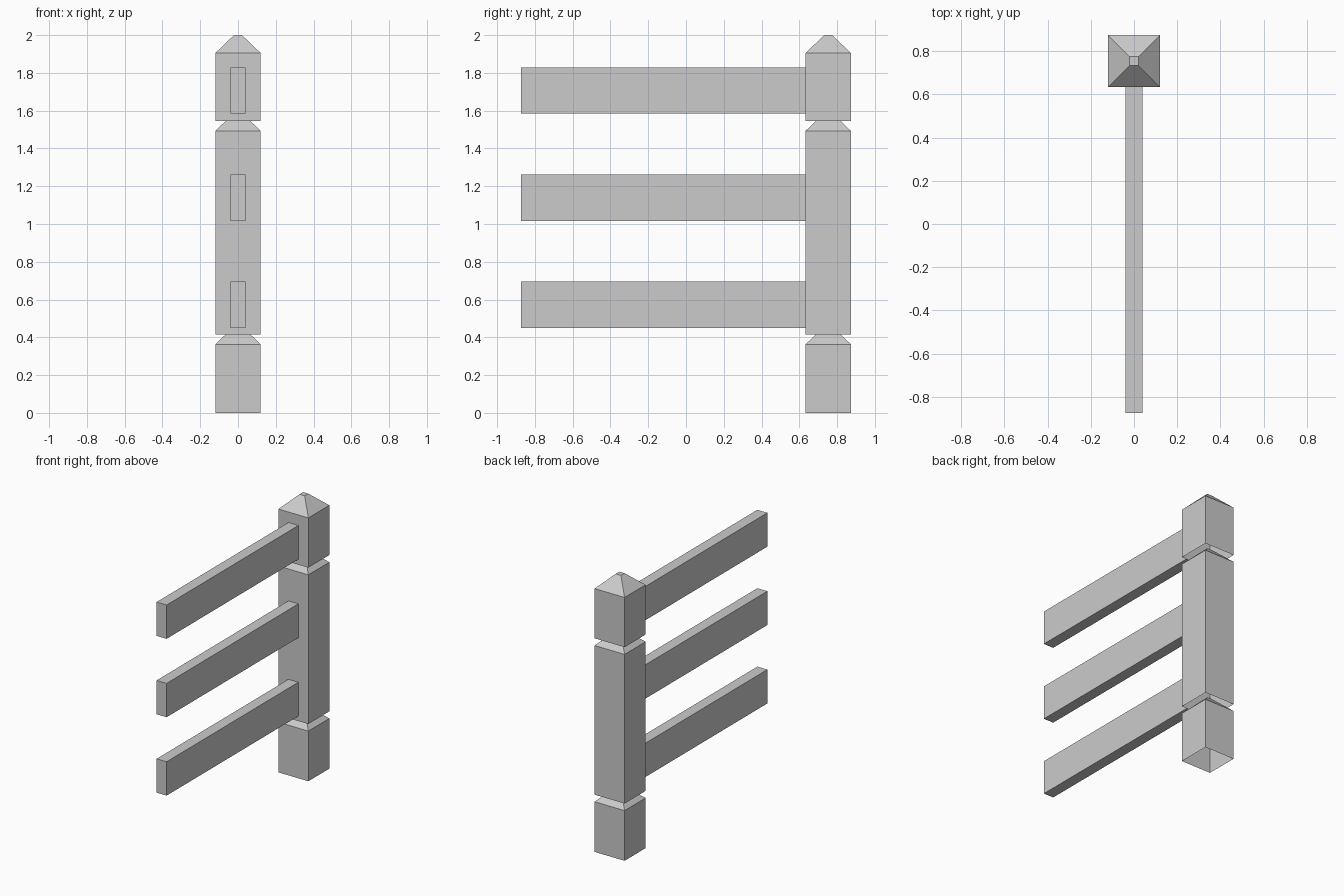
import bpy
import bmesh

cube = bpy.data.objects.get("Cube")
if cube:
    bpy.data.objects.remove(cube, do_unlink=True)

grey = bpy.data.materials.new("plain_grey")
grey.use_nodes = True
colour = (0.6, 0.6, 0.6, 1)
grey.diffuse_color = colour
grey.node_tree.nodes["Principled BSDF"].inputs["Base Color"].default_value = colour

POST_Y, POST_HALF = 0.753, 0.12
CAP_HEIGHT, CAP_HALF = 0.095, 0.021
FRONT_Y = -0.873


def finish(bm, name):
    mesh = bpy.data.meshes.new(name)
    bm.to_mesh(mesh)
    bm.free()
    mesh.materials.append(grey)
    obj = bpy.data.objects.new(name, mesh)
    bpy.context.collection.objects.link(obj)
    return obj


def square(bm, half, z):
    corners = ((-1, -1), (1, -1), (1, 1), (-1, 1))
    return [bm.verts.new((sx * half, POST_Y + sy * half, z)) for sx, sy in corners]


def post_section(name, bottom, shoulder):
    """Square hollow shell, open below, with a blunt pyramid on top."""
    bm = bmesh.new()
    rings = [square(bm, POST_HALF, bottom),
             square(bm, POST_HALF, shoulder),
             square(bm, CAP_HALF, shoulder + CAP_HEIGHT)]
    for low, high in zip(rings, rings[1:]):
        for i in range(4):
            j = (i + 1) % 4
            bm.faces.new((low[i], low[j], high[j], high[i]))
    bm.faces.new(rings[-1])
    return finish(bm, name)


def rail(name, bottom):
    """Flat board running from the post to the front."""
    width, height = 0.08, 0.245
    back = POST_Y - POST_HALF
    bm = bmesh.new()
    bmesh.ops.create_cube(bm, size=1)
    bmesh.ops.scale(bm, verts=bm.verts, vec=(width, back - FRONT_Y, height))
    bmesh.ops.translate(bm, verts=bm.verts,
                        vec=(0, (back + FRONT_Y) / 2, bottom + height / 2))
    return finish(bm, name)


# Post, in three stacked sections with notches between them
post_section("post_base", 0, 0.363)
post_section("post_middle", 0.414, 1.493)
post_section("post_top", 1.545, 1.905)

# Rails, evenly spaced
for i, label in enumerate(("lower", "middle", "upper")):
    rail(label + "_rail", 0.45 + i * 0.567)
